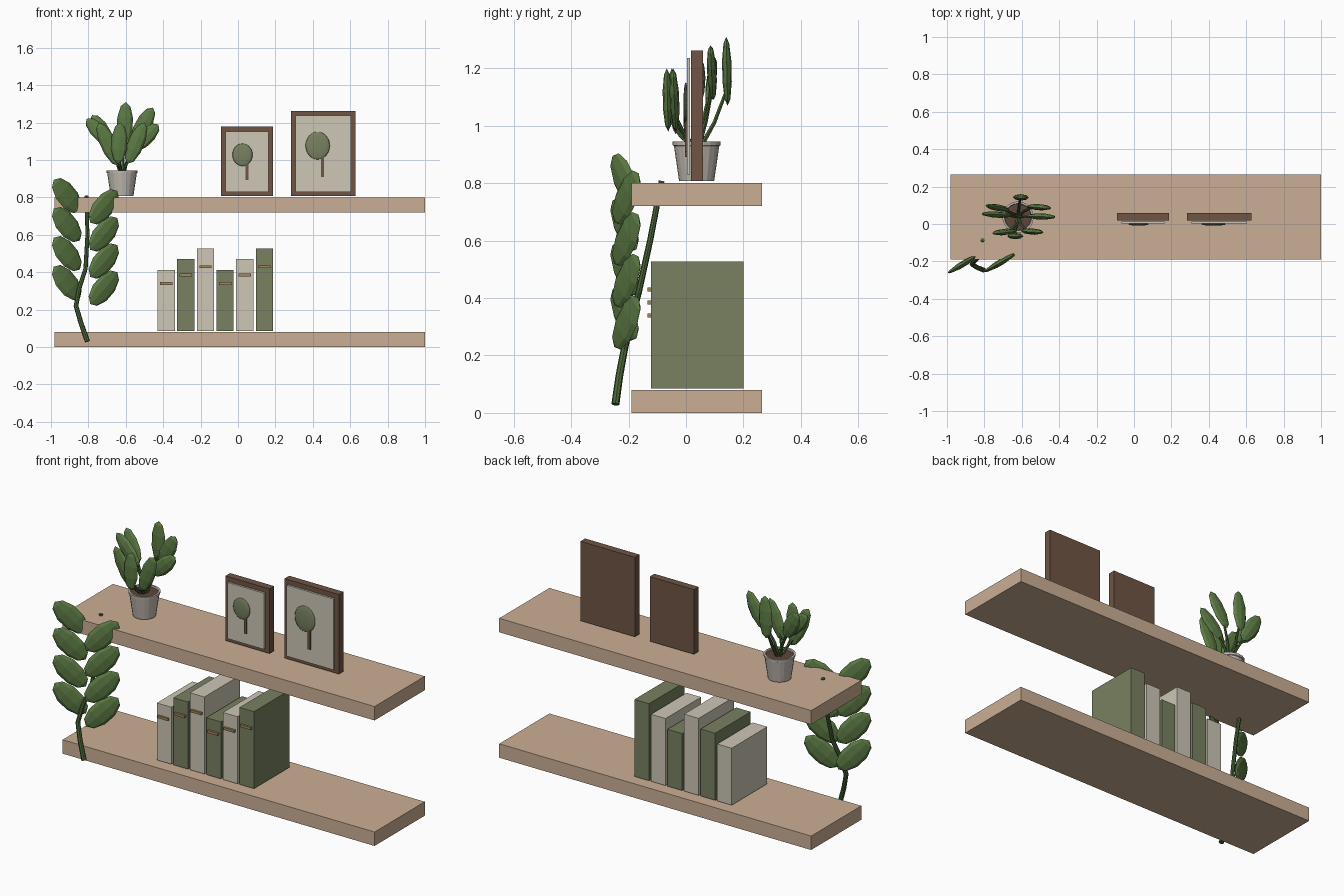
import bpy, bmesh, math
from mathutils import Vector, Matrix

if "Cube" in bpy.data.objects:
    bpy.data.objects.remove(bpy.data.objects["Cube"])


def material(name, rgb):
    m = bpy.data.materials.new(name)
    m.diffuse_color = (*rgb, 1)
    m.use_nodes = True
    m.node_tree.nodes["Principled BSDF"].inputs["Base Color"].default_value = m.diffuse_color
    return m


WOOD = material("light_wood", (0.60, 0.43, 0.30))
CREAM = material("cream", (0.62, 0.57, 0.47))
SAGE = material("sage", (0.19, 0.22, 0.12))
BROWN = material("dark_wood", (0.16, 0.09, 0.06))
BAND = material("tan", (0.36, 0.24, 0.11))
CLAY = material("pot_clay", (0.55, 0.50, 0.45))
SOIL = material("soil", (0.11, 0.06, 0.04))
LEAF = material("leaf_green", (0.11, 0.20, 0.06))
STEM = material("stem_green", (0.07, 0.13, 0.04))


def from_bmesh(name, bm, mat):
    bmesh.ops.recalc_face_normals(bm, faces=bm.faces)
    me = bpy.data.meshes.new(name)
    bm.to_mesh(me)
    bm.free()
    me.materials.append(mat)
    ob = bpy.data.objects.new(name, me)
    bpy.context.collection.objects.link(ob)
    return ob


def box(name, x, y, z, mat):
    bm = bmesh.new()
    size = [b - a for a, b in (x, y, z)]
    mid = [(a + b) / 2 for a, b in (x, y, z)]
    bmesh.ops.create_cube(bm, size=1, matrix=Matrix.Translation(mid) @ Matrix.Diagonal((*size, 1)))
    return from_bmesh(name, bm, mat)


def ellipsoid(name, mid, radii, mat, seg, rings, rot=Matrix.Identity(4)):
    bm = bmesh.new()
    bmesh.ops.create_uvsphere(bm, u_segments=seg, v_segments=rings, radius=1,
                              matrix=Matrix.Translation(mid) @ rot @ Matrix.Diagonal((*radii, 1)))
    return from_bmesh(name, bm, mat)


def leaf(name, base, tip, width, thick, facing=(0, -1, 0)):
    """Low-poly flattened leaf running from base to tip."""
    base, tip = Vector(base), Vector(tip)
    az = (tip - base).normalized()
    ax = Vector(facing).cross(az).normalized()
    ay = az.cross(ax)
    rot = Matrix((ax, ay, az)).transposed().to_4x4()
    ellipsoid(name, (base + tip) / 2, (width / 2, thick / 2, (tip - base).length / 2), LEAF, 8, 5, rot)


def tube(name, pts, r0, r1, sides=6):
    """Tapered tube through points."""
    bm = bmesh.new()
    pts = [Vector(p) for p in pts]
    loops = []
    for i, p in enumerate(pts):
        d = (pts[min(i + 1, len(pts) - 1)] - pts[max(i - 1, 0)]).normalized()
        u = d.cross(Vector((0, 1, 0))).normalized()
        v = d.cross(u)
        r = r0 + (r1 - r0) * i / (len(pts) - 1)
        loops.append([bm.verts.new(p + r * (u * math.cos(a) + v * math.sin(a)))
                      for a in (math.tau * k / sides for k in range(sides))])
    for a, b in zip(loops, loops[1:]):
        for k in range(sides):
            n = (k + 1) % sides
            bm.faces.new((a[k], a[n], b[n], b[k]))
    bm.faces.new(loops[0])
    bm.faces.new(loops[-1])
    return from_bmesh(name, bm, STEM)


def lathe(name, profile, centre, mat, seg=20):
    bm = bmesh.new()
    vs = [bm.verts.new((r, 0, z)) for r, z in profile]
    es = [bm.edges.new(p) for p in zip(vs, vs[1:])]
    bmesh.ops.spin(bm, geom=vs + es, axis=(0, 0, 1), cent=(0, 0, 0), steps=seg, angle=math.tau)
    bmesh.ops.remove_doubles(bm, verts=bm.verts, dist=1e-4)
    bmesh.ops.translate(bm, verts=bm.verts, vec=centre)
    return from_bmesh(name, bm, mat)


# Shelves
box("lower_shelf", (-0.98, 1.0), (-0.19, 0.265), (0, 0.08), WOOD)
box("upper_shelf", (-0.98, 1.0), (-0.19, 0.265), (0.72, 0.80), WOOD)

# Row of books with spine bands
for i in range(6):
    x = -0.43 + i * 0.105
    h = (0.327, 0.385, 0.442)[i % 3]
    box(f"book_{i + 1}", (x, x + 0.092), (-0.122, 0.20), (0.085, 0.085 + h), (CREAM, SAGE)[i % 2])
    zb = 0.085 + h * 0.78
    box(f"spine_band_{i + 1}", (x + 0.013, x + 0.079), (-0.134, -0.121), (zb - 0.007, zb + 0.007), BAND)

# Picture frames: x range, top, disc centre x/z, disc radii, stem x and z range
for n, (x0, x1, top, cx, cz, rx, rz, sx, s0, s1) in enumerate((
        (-0.092, 0.188, 1.178, 0.024, 1.028, 0.054, 0.06, 0.048, 0.892, 0.985),
        (0.283, 0.628, 1.263, 0.426, 1.077, 0.065, 0.074, 0.453, 0.91, 1.03)), 1):
    box(f"picture_frame_{n}", (x0, x1), (0.018, 0.06), (0.807, top), BROWN)
    box(f"picture_mat_{n}", (x0 + 0.024, x1 - 0.024), (0.003, 0.014), (0.83, top - 0.026), CREAM)
    box(f"art_trunk_{n}", (sx - 0.008, sx + 0.008), (-0.004, 0.004), (s0, s1), BROWN)
    crown = ellipsoid(f"art_crown_{n}", (cx, -0.001, cz), (rx, 0.008, rz), SAGE, 16, 12)
    crown.data.shade_smooth()

# Plant pot and soil
PX, PY = -0.62, 0.037
pot = lathe("plant_pot", [(0, 0.807), (0.061, 0.807), (0.079, 0.93), (0.083, 0.932), (0.084, 0.945),
                          (0.073, 0.945), (0.070, 0.92), (0, 0.92)], (PX, PY, 0), CLAY)
lathe("pot_soil", [(0, 0.915), (0.071, 0.915), (0.071, 0.937), (0, 0.937)], (PX, PY, 0), SOIL)

# Potted plant: leaf base and tip pairs, each on its own stem
for i, (b, t) in enumerate((
        ((-0.68, 0.075, 1.07), (-0.78, 0.10, 1.24)),
        ((-0.66, 0.045, 1.07), (-0.81, 0.055, 1.22)),
        ((-0.57, 0.042, 1.05), (-0.425, 0.038, 1.19)),
        ((-0.56, 0.095, 1.09), (-0.455, 0.085, 1.28)),
        ((-0.61, 0.145, 1.07), (-0.60, 0.14, 1.31)),
        ((-0.64, -0.035, 0.97), (-0.745, -0.05, 1.20)),
        ((-0.59, -0.035, 0.98), (-0.50, -0.045, 1.20)),
        ((-0.64, -0.062, 0.98), (-0.63, -0.067, 1.20))), 1):
    b, t = Vector(b), Vector(t)
    leaf(f"plant_leaf_{i}", b, t, 0.088, 0.034)
    root = Vector((PX, PY, 0.93)).lerp(Vector((b.x, b.y, 0.93)), 0.15)
    mid = root.lerp(b, 0.5) + Vector((0, 0, 0.012))
    tube(f"plant_stem_{i}", (root, mid, b.lerp(t, 0.25)), 0.009, 0.006)

# Trailing vine
tube("vine_stem", ((-0.805, -0.246, 0.03), (-0.84, -0.232, 0.13), (-0.866, -0.215, 0.22),
                   (-0.85, -0.195, 0.31), (-0.815, -0.165, 0.42), (-0.805, -0.125, 0.60),
                   (-0.81, -0.085, 0.808)), 0.014, 0.010, 8)
for i in range(4):
    zl, zr = 0.725 - 0.155 * i, 0.665 - 0.145 * i
    face = (0.51, -0.86, 0)
    leaf(f"vine_leaf_left_{i + 1}", (-0.845, -0.172, zl), (-0.985, -0.256, zl + 0.17), 0.125, 0.034, face)
    leaf(f"vine_leaf_right_{i + 1}", (-0.79, -0.25, zr), (-0.645, -0.165, zr + 0.17), 0.125, 0.034, face)
